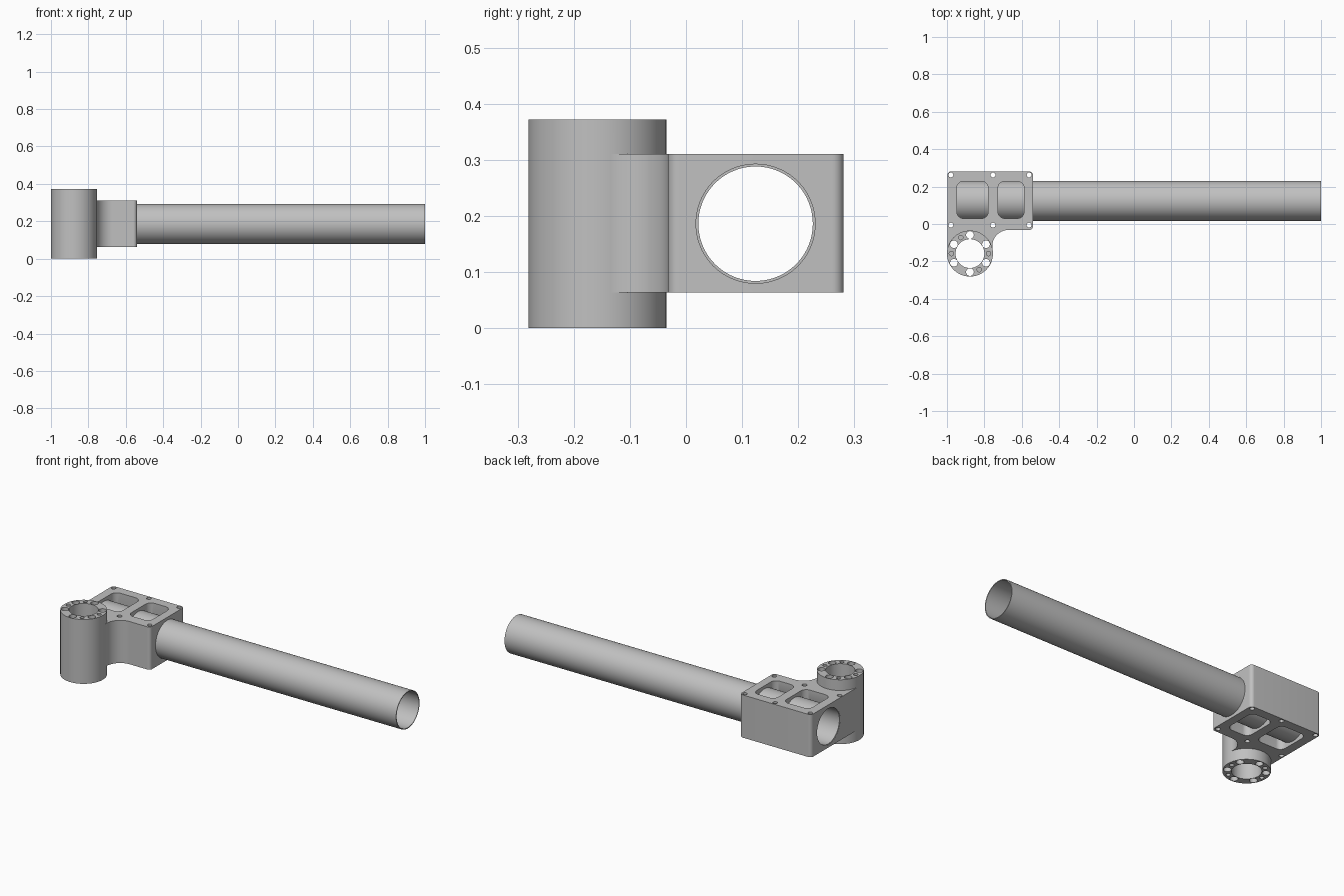
import bpy, bmesh, math
from mathutils import Matrix, Vector

if "Cube" in bpy.data.objects:
    bpy.data.objects.remove(bpy.data.objects["Cube"])

grey = bpy.data.materials.new("plain grey")
grey.diffuse_color = (0.53, 0.53, 0.53, 1)
grey.use_nodes = True
grey.node_tree.nodes["Principled BSDF"].inputs["Base Color"].default_value = grey.diffuse_color

SLEEVE = Vector((-0.877, -0.158))   # centre of the upright sleeve
SLEEVE_R = 0.123
TUBE_Y, TUBE_Z, TUBE_R = 0.124, 0.186, 0.107
LEFT, RIGHT, FRONT, BACK = -0.998, -0.54, -0.032, 0.281
LOW, HIGH = 0.063, 0.31


def arc(cx, cy, r, a0, a1, n=10):
    return [(cx + r * math.cos(math.radians(a0 + (a1 - a0) * i / n)),
             cy + r * math.sin(math.radians(a0 + (a1 - a0) * i / n))) for i in range(n + 1)]


def circle(cx, cy, r, n=32):
    return arc(cx, cy, r, 0, 360, n)[:-1]


def rounded_rect(x0, x1, y0, y1, r):
    return (arc(x1 - r, y0 + r, r, -90, 0) + arc(x1 - r, y1 - r, r, 0, 90)
            + arc(x0 + r, y1 - r, r, 90, 180) + arc(x0 + r, y0 + r, r, 180, 270))


def prisms(name, items):
    """Closed upright prisms from (outline, z0, z1) items, in one object."""
    bm = bmesh.new()
    for outline, z0, z1 in items:
        face = bm.faces.new([bm.verts.new((x, y, z0)) for x, y in outline])
        top = bmesh.ops.extrude_face_region(bm, geom=[face])["geom"]
        bmesh.ops.translate(bm, vec=(0, 0, z1 - z0),
                            verts=[g for g in top if isinstance(g, bmesh.types.BMVert)])
    bmesh.ops.recalc_face_normals(bm, faces=bm.faces)
    mesh = bpy.data.meshes.new(name)
    bm.to_mesh(mesh)
    bm.free()
    mesh.materials.append(grey)
    ob = bpy.data.objects.new(name, mesh)
    bpy.context.collection.objects.link(ob)
    return ob


def lay_along_x(ob):
    ob.data.transform(Matrix.Translation((0, TUBE_Y, TUBE_Z)) @ Matrix.Rotation(math.pi / 2, 4, 'Y'))
    return ob


def boolean(ob, other, operation):
    mod = ob.modifiers.new("cut", 'BOOLEAN')
    mod.operation, mod.solver, mod.object = operation, 'EXACT', other
    other.hide_render = True
    bpy.context.view_layer.objects.active = ob
    bpy.ops.object.modifier_apply(modifier=mod.name)
    bpy.data.objects.remove(other)


def smooth(ob):
    bpy.ops.object.select_all(action='DESELECT')
    ob.select_set(True)
    bpy.context.view_layer.objects.active = ob
    bpy.ops.object.shade_smooth_by_angle(angle=math.radians(30))


# Clamp block with rounded corners and a fillet flowing into the sleeve
fr, tangent = 0.087, 10.8
fx = SLEEVE.x + (SLEEVE_R + fr) * math.cos(math.radians(tangent))
fillet = arc(fx, FRONT - fr, fr, 90, 180 + tangent, 20)
outline = ([(LEFT, SLEEVE.y), tuple(SLEEVE)] + fillet[::-1]
           + arc(RIGHT - 0.02, FRONT + 0.02, 0.02, -90, 0)
           + arc(RIGHT - 0.02, BACK - 0.02, 0.02, 0, 90)
           + arc(LEFT + 0.02, BACK - 0.02, 0.02, 90, 180))
bracket = prisms("clamp_bracket", [(outline, LOW, HIGH)])

# Upright sleeve
boolean(bracket, prisms("sleeve", [(circle(*SLEEVE, SLEEVE_R, 96), 0, 0.372)]), 'UNION')


def ring_hole(angle, r):
    a = math.radians(angle)
    return circle(SLEEVE.x + 0.099 * math.cos(a), SLEEVE.y + 0.099 * math.sin(a), r, 24)


# Sleeve bore, through bolt holes, and small blind holes at both ends
holes = [(circle(*SLEEVE, 0.077, 72), -0.1, 0.5)]
holes += [(ring_hole(30 + 60 * i, 0.0205), -0.1, 0.5) for i in range(6)]
for angle in (0, 120, 180, 300):
    holes += [(ring_hole(angle, 0.012), -0.1, 0.06), (ring_hole(angle, 0.012), 0.312, 0.5)]
# Clamp screw holes
holes += [(circle(x, y, 0.013, 24), -0.1, 0.5)
          for x in (-0.979, -0.754, -0.561) for y in (-0.006, 0.262)]
boolean(bracket, prisms("hole_cutter", holes), 'DIFFERENCE')

# Weight-saving windows above and below the tube
windows = [(rounded_rect(x0, x1, 0.03, 0.228, 0.035), -0.1, 0.5)
           for x0, x1 in ((-0.947, -0.78), (-0.727, -0.588))]
boolean(bracket, prisms("window_cutter", windows), 'DIFFERENCE')

# Seat for the tube
seat = lay_along_x(prisms("seat_cutter", [(circle(0, 0, TUBE_R, 96), -1.2, 0.0)]))
boolean(bracket, seat, 'DIFFERENCE')
smooth(bracket)

# Long thin-walled tube
tube = lay_along_x(prisms("long_tube", [(circle(0, 0, TUBE_R, 96), -0.997, 1.0)]))
bore = lay_along_x(prisms("tube_bore", [(circle(0, 0, 0.102, 96), -1.2, 1.2)]))
boolean(tube, bore, 'DIFFERENCE')
smooth(tube)
